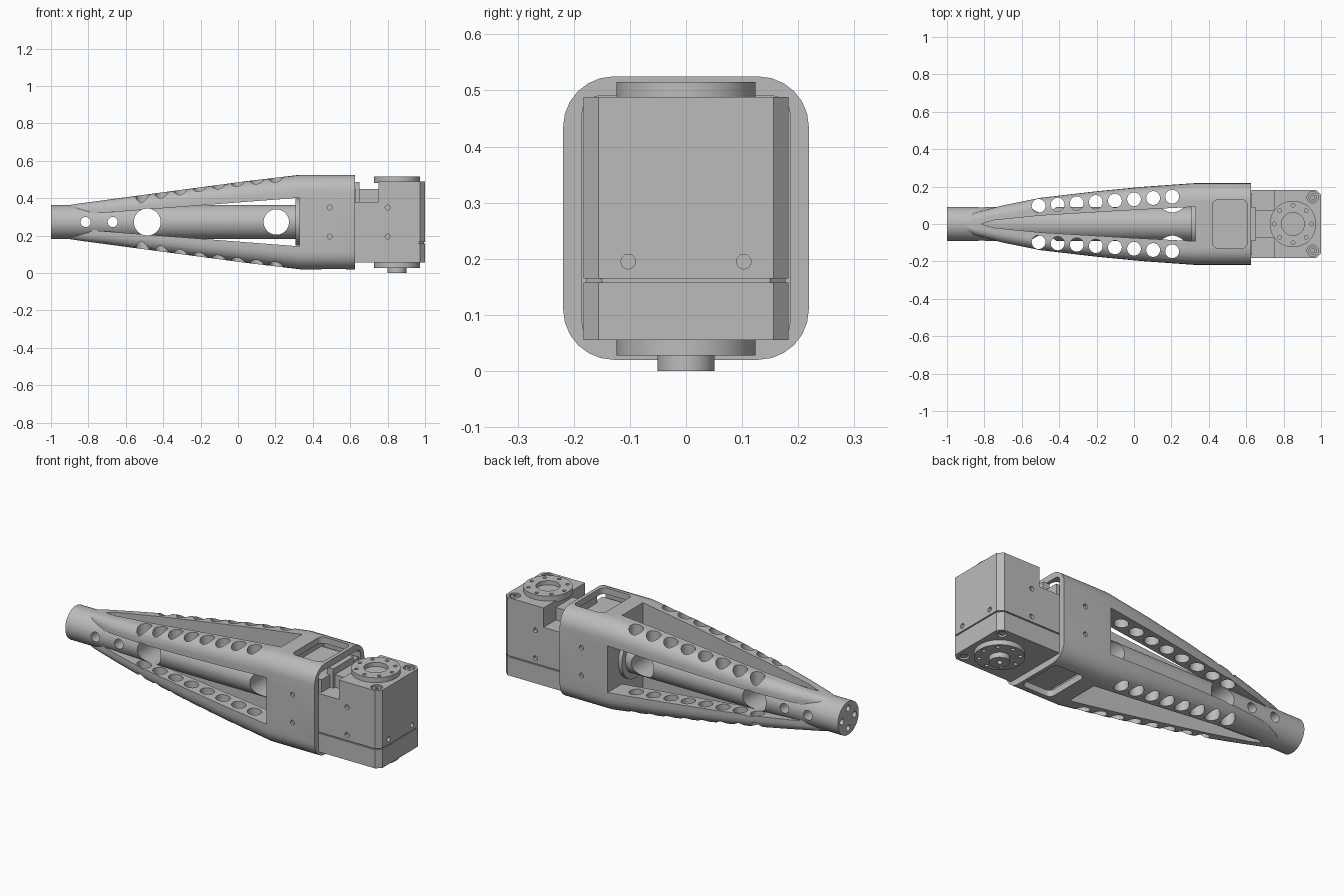
import bpy, bmesh, math
from mathutils import Vector

cube = bpy.data.objects.get("Cube")
if cube:
    bpy.data.objects.remove(cube, do_unlink=True)

ZC = 0.2725          # height of the long axis
parts = []

gray = bpy.data.materials.new("machined gray")
gray.use_nodes = True
gray.diffuse_color = (0.5, 0.5, 0.5, 1)
gray.node_tree.nodes["Principled BSDF"].inputs["Base Color"].default_value = (0.5, 0.5, 0.5, 1)


def loft(name, rings, keep=True):
    """Skin a closed solid over matching rings of points."""
    bm = bmesh.new()
    loops = [[bm.verts.new(p) for p in ring] for ring in rings]
    n = len(loops[0])
    for a, b in zip(loops, loops[1:]):
        for i in range(n):
            j = (i + 1) % n
            bm.faces.new((a[i], a[j], b[j], b[i]))
    bm.faces.new(loops[0][::-1])
    bm.faces.new(loops[-1])
    bmesh.ops.recalc_face_normals(bm, faces=bm.faces)
    mesh = bpy.data.meshes.new(name)
    bm.to_mesh(mesh)
    bm.free()
    ob = bpy.data.objects.new(name, mesh)
    bpy.context.scene.collection.objects.link(ob)
    if keep:
        parts.append(ob)
    else:
        ob.hide_render = True
    return ob


def place(u, v, w, axis):
    return Vector({"x": (w, u, v), "y": (u, w, v), "z": (u, v, w)}[axis])


def prism(name, profile, axis, lo, hi, keep=True):
    return loft(name, [[place(u, v, w, axis) for u, v in profile] for w in (lo, hi)], keep)


def circle(u, v, r, n=32):
    return [(u + r * math.cos(2 * math.pi * i / n), v + r * math.sin(2 * math.pi * i / n))
            for i in range(n)]


def round_rect(u, v, hu, hv, r, steps=6):
    pts = []
    for q, (su, sv) in enumerate(((1, 1), (-1, 1), (-1, -1), (1, -1))):
        for i in range(steps + 1):
            a = math.pi / 2 * (q + i / steps)
            pts.append((u + su * (hu - r) + r * math.cos(a), v + sv * (hv - r) + r * math.sin(a)))
    return pts


def box(name, x0, x1, hy, z0, z1):
    return prism(name, [(x0, -hy), (x1, -hy), (x1, hy), (x0, hy)], "z", z0, z1)


def hole(u, v, r, axis, lo, hi, n=24):
    return prism("cutter", circle(u, v, r, n), axis, lo, hi, False)


def cut(ob, cutters):
    """Subtract the cutters and bake the result."""
    for c in cutters:
        m = ob.modifiers.new("cut", "BOOLEAN")
        m.operation, m.solver, m.object = "DIFFERENCE", "EXACT", c
    bpy.context.view_layer.update()
    dg = bpy.context.evaluated_depsgraph_get()
    mesh = bpy.data.meshes.new_from_object(ob.evaluated_get(dg))
    ob.modifiers.clear()
    ob.data = mesh
    for c in cutters:
        bpy.data.objects.remove(c, do_unlink=True)


def mirrored(half):
    """Close a half outline by mirroring it over its second coordinate."""
    return half + [(u, -v) for u, v in reversed(half) if v > 0]


def cross_holes():
    return [hole(x, ZC, r, "y", -0.4, 0.4, 40)
            for x, r in ((-0.815, 0.027), (-0.67, 0.027), (-0.485, 0.072), (0.205, 0.068))]


# Tapered frame: x, half width, half height, corner radius
sections = [(-0.92, 0.03, 0.088, 0.025), (-0.85, 0.06, 0.099, 0.035), (-0.7, 0.1, 0.119, 0.05),
            (-0.5, 0.14, 0.146, 0.06), (-0.2, 0.175, 0.186, 0.07), (0.05, 0.199, 0.219, 0.08),
            (0.33, 0.219, 0.2525, 0.09), (0.625, 0.219, 0.2525, 0.09)]
frame = loft("frame", [[place(u, v, x, "x") for u, v in round_rect(0, ZC, hy, hz, r)]
                       for x, hy, hz, r in sections])
side_window = [(x, ZC + z) for x, z in
               mirrored([(-0.8, 0), (-0.76, 0.046), (0.33, 0.13)])]
top_window = mirrored([(-0.82, 0), (-0.75, 0.02), (-0.5, 0.045), (0, 0.075), (0.33, 0.092)])
cutters = [prism("cutter", side_window, "y", -0.4, 0.4, False),
           prism("cutter", top_window, "z", -0.2, 0.8, False),
           prism("cutter", round_rect(0, ZC, 0.185, 0.2175, 0.03), "x", 0.4, 0.7, False),
           prism("cutter", round_rect(0.5125, 0, 0.0925, 0.13, 0.03), "z", -0.2, 0.8, False)]
cutters += cross_holes()
# Rows of lightening holes in the four struts
for i in range(8):
    for s in (-1, 1):
        cutters.append(hole(-0.51 + 0.102 * i, s * (0.097 + 0.007 * i), 0.037, "z", -0.2, 0.8))
# Blind screw holes on the flanks
for z in (0.195, 0.35):
    cutters += [hole(0.49, z, 0.013, "y", 0.205, 0.3), hole(0.49, z, 0.013, "y", -0.3, -0.205)]
cut(frame, cutters)

# Central tube with cross holes and a drilled end
tube = prism("central_tube", circle(0, ZC, 0.092, 64), "x", -1, 0.36)
drill = [hole(0.055 * sy, ZC + 0.055 * sz, 0.017, "x", -1.1, -0.95)
         for sy, sz in ((1, 0), (-1, 0), (0, 1), (0, -1))]
cut(tube, cross_holes() + drill)
prism("tube_flange", circle(0, ZC, 0.125, 48), "x", 0.308, 0.36)


# Motor housing outline with chamfered far corners
def outline(x0, x1=1.0, hy=0.183, c=0.027):
    return [(x0, -hy), (x1 - c, -hy), (x1, c - hy), (x1, hy - c), (x1 - c, hy), (x0, hy)]


lower = prism("lower_housing", outline(0.6), "z", 0.055, 0.158)
prism("seam_core", outline(0.6, 0.994, 0.177), "z", 0.15, 0.17)
upper = prism("upper_housing", outline(0.6), "z", 0.165, 0.38)
head = prism("head_housing", outline(0.75), "z", 0.38, 0.488)
box("housing_neck", 0.62, 0.76, 0.075, 0.37, 0.45)
box("neck_flange", 0.61, 0.65, 0.09, 0.37, 0.487)
box("rear_housing", 0.39, 0.63, 0.165, 0.08, 0.45)

cutters = []
for s in (-1, 1):
    cutters.append(hole(s * 0.103, 0.195, 0.013, "x", 0.98, 1.1))
    for z in (0.195, 0.35):
        cutters.append(hole(0.8, z, 0.013, "y", *sorted((s * 0.165, s * 0.3))))
cut(upper, cutters)

# Corner screws set in counterbores, top and bottom
CORNERS = [(0.955, -0.143), (0.955, 0.143)]
cut(head, [hole(x, y, 0.03, "z", 0.463, 0.6) for x, y in CORNERS])
cut(lower, [hole(x, y, 0.025, "z", -0.1, 0.075) for x, y in CORNERS])
for x, y in CORNERS:
    side = "left" if y > 0 else "right"
    top = prism("top_screw_" + side, circle(x, y, 0.022, 24), "z", 0.455, 0.484)
    cut(top, [prism("cutter", circle(x, y, 0.011, 6), "z", 0.472, 0.6, False)])
    prism("bottom_screw_" + side, circle(x, y, 0.018, 24), "z", 0.06, 0.085)


# Output discs with a ring of bolt holes
def bolt_ring(lo, hi):
    return [hole(0.85 + 0.1 * math.cos(k * math.pi / 4), 0.1 * math.sin(k * math.pi / 4),
                 0.01, "z", lo, hi, 16) for k in range(8)]


disc = prism("top_output_disc", circle(0.85, 0, 0.124, 64), "z", 0.48, 0.515)
cut(disc, bolt_ring(0.495, 0.6) + [hole(0.85, 0, 0.061, "z", 0.492, 0.6, 48)])
disc = prism("bottom_output_disc", circle(0.85, 0, 0.124, 64), "z", 0.028, 0.062)
cut(disc, bolt_ring(-0.1, 0.048))
hub = prism("bottom_hub", circle(0.85, 0, 0.051, 48), "z", 0, 0.04)
cut(hub, [hole(0.85, 0, 0.014, "z", -0.1, 0.02)])

# One finish for every part, smooth with sharp edges kept
bpy.ops.object.select_all(action="DESELECT")
for ob in parts:
    ob.data.materials.clear()
    ob.data.materials.append(gray)
    ob.select_set(True)
bpy.context.view_layer.objects.active = frame
bpy.ops.object.shade_smooth_by_angle(angle=math.radians(30))
